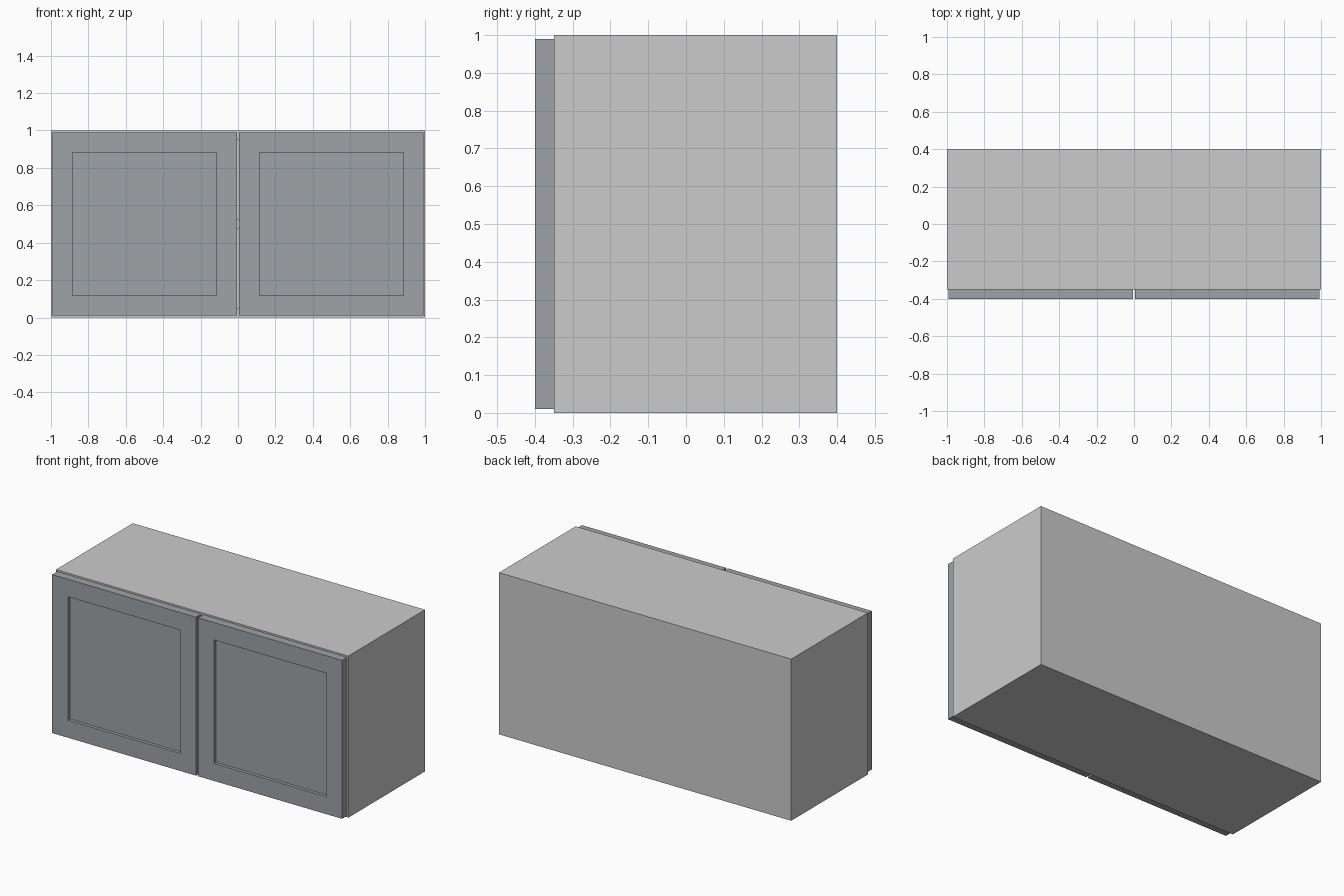
import bpy, bmesh
from mathutils import Vector

if "Cube" in bpy.data.objects:
    bpy.data.objects.remove(bpy.data.objects["Cube"])


def box_bm(lo, hi):
    """Bmesh box between two corners."""
    lo, hi = Vector(lo), Vector(hi)
    bm = bmesh.new()
    bmesh.ops.create_cube(bm, size=1)
    bmesh.ops.scale(bm, vec=hi - lo, verts=bm.verts)
    bmesh.ops.translate(bm, vec=(lo + hi) / 2, verts=bm.verts)
    return bm


def finish(name, bm, mat=None):
    bmesh.ops.recalc_face_normals(bm, faces=bm.faces)
    mesh = bpy.data.meshes.new(name)
    bm.to_mesh(mesh)
    bm.free()
    obj = bpy.data.objects.new(name, mesh)
    bpy.context.collection.objects.link(obj)
    if mat:
        mesh.materials.append(mat)
    return obj


T = 0.05                      # board thickness
FRONT, BACK = -0.35, 0.4      # carcass depth
INNER = 1 - T                 # inside face of the side boards

slate = bpy.data.materials.new("slate_paint")
slate.diffuse_color = (0.35, 0.37, 0.39, 1)
slate.use_nodes = True
slate.node_tree.nodes["Principled BSDF"].inputs["Base Color"].default_value = slate.diffuse_color

# Carcass core: top, back and bottom boards as one C profile run along x
profile = [(FRONT, 0), (BACK, 0), (BACK, 1), (FRONT, 1),
           (FRONT, 1 - T), (BACK - T, 1 - T), (BACK - T, T), (FRONT, T)]
bm = bmesh.new()
face = bm.faces.new([bm.verts.new((-INNER, y, z)) for y, z in profile])
run = bmesh.ops.extrude_face_region(bm, geom=[face])
verts = [v for v in run["geom"] if isinstance(v, bmesh.types.BMVert)]
if not face.is_valid or len(bm.faces) == len(profile) + 1:
    bmesh.ops.contextual_create(bm, geom=[e for e in bm.edges if e.is_boundary])
bmesh.ops.translate(bm, vec=(2 * INNER, 0, 0), verts=verts)
finish("top_back_bottom", bm)

# Middle shelf
finish("shelf", box_bm((-INNER, FRONT + 0.01, 0.475), (INNER, BACK - T, 0.525)))

# Side boards and doors, one of each per side
for side, s in (("left", -1), ("right", 1)):
    x0, x1 = sorted((s * INNER, s))
    finish(side + "_side", box_bm((x0, FRONT, 0), (x1, BACK, 1)))

    # Door with a recessed front panel
    x0, x1 = sorted((s * 0.0065, s * 0.9925))
    bm = box_bm((x0, -0.4, 0.01), (x1, FRONT, 0.99))
    bm.normal_update()
    front = min(bm.faces, key=lambda f: f.calc_center_median().y)
    bmesh.ops.inset_region(bm, faces=[front], thickness=0.153)
    recess = bmesh.ops.extrude_face_region(bm, geom=[front])
    moved = [v for v in recess["geom"] if isinstance(v, bmesh.types.BMVert)]
    bmesh.ops.translate(bm, vec=(0, 0.02, 0), verts=moved)
    if front.is_valid:
        bmesh.ops.delete(bm, geom=[front], context='FACES_ONLY')
    finish(side + "_door", bm, slate)
